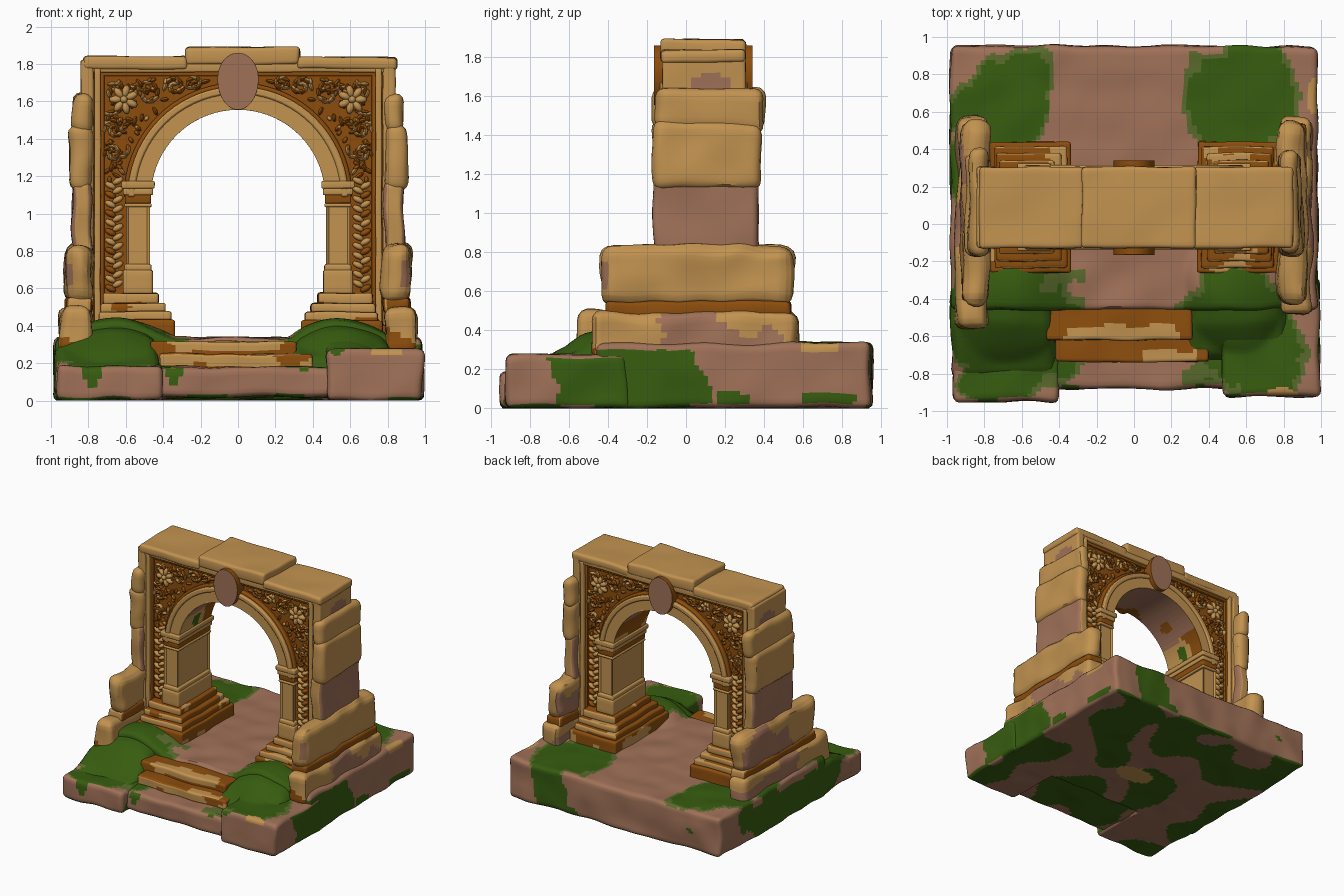
import bpy, bmesh, math, random
from mathutils import Vector, Matrix, Euler, noise

random.seed(4)
if "Cube" in bpy.data.objects:
    bpy.data.objects.remove(bpy.data.objects["Cube"], do_unlink=True)

# Colours
COLOURS = {"sandstone": (.54, .29, .08), "rose_stone": (.35, .165, .097), "rust_brown": (.265, .075, .004),
           "moss": (.038, .108, .005), "dry_moss": (.10, .145, .025)}
MATS = []
for name, rgb in COLOURS.items():
    m = bpy.data.materials.new(name)
    m.use_nodes = True
    m.diffuse_color = (*rgb, 1)
    bsdf = m.node_tree.nodes["Principled BSDF"]
    bsdf.inputs["Base Color"].default_value = (*rgb, 1)
    bsdf.inputs["Roughness"].default_value = .9
    MATS.append(m)
TAN, ROSE, BROWN, MOSS, DRY = range(5)
MID = .09      # depth of the wall's centre plane
SPRING = 1.09  # height where the arch begins


def finish(bm, name, paint, cell=0, rough=0, bevel_mod=0, shape=None):
    """Cut into cells, weather, paint the faces and link the object."""
    bmesh.ops.remove_doubles(bm, verts=bm.verts, dist=1e-4)
    bmesh.ops.recalc_face_normals(bm, faces=bm.faces)
    if cell:
        for axis in range(3):
            vals = [v.co[axis] for v in bm.verts]
            lo, hi = min(vals), max(vals)
            count = max(1, round((hi - lo) / cell))
            normal = Vector([float(i == axis) for i in range(3)])
            for k in range(1, count):
                bmesh.ops.bisect_plane(bm, geom=bm.verts[:] + bm.edges[:] + bm.faces[:], dist=1e-5,
                                       plane_co=normal * (lo + (hi - lo) * k / count), plane_no=normal)
    if shape:
        for v in bm.verts:
            shape(v)
    if rough:
        for v in bm.verts:
            v.co += noise.noise_vector(v.co * 5) * rough
            v.co.z = max(v.co.z, 0)
    bm.normal_update()
    if paint is not None:
        for f in bm.faces:
            f.material_index = paint(f.calc_center_median(), f.normal) if callable(paint) else paint
    me = bpy.data.meshes.new(name)
    bm.to_mesh(me)
    bm.free()
    for m in MATS:
        me.materials.append(m)
    me.polygons.foreach_set("use_smooth", [True] * len(me.polygons))
    me.set_sharp_from_angle(angle=math.radians(35))
    ob = bpy.data.objects.new(name, me)
    bpy.context.scene.collection.objects.link(ob)
    if bevel_mod:
        mod = ob.modifiers.new("Bevel", "BEVEL")
        mod.width, mod.segments, mod.limit_method = bevel_mod, 2, 'ANGLE'
    return ob


def block(name, x, y, z, paint=TAN, bevel=.03, rough=.012, cell=.04, inset=0, shape=None):
    """Rounded stone spanning the given ranges."""
    lo, hi = (Vector(p) for p in zip(sorted(x), y, z))
    bm = bmesh.new()
    bmesh.ops.create_cube(bm, size=1)
    for v in bm.verts:
        v.co = Vector((lo + hi) / 2) + Vector(a * b for a, b in zip(v.co, hi - lo))
    if inset:
        bm.normal_update()
        sides = [f for f in bm.faces if abs(f.normal.z) < .5]
        bmesh.ops.inset_individual(bm, faces=sides, thickness=inset, depth=-.012)
    elif bevel:
        bmesh.ops.bevel(bm, geom=bm.edges[:], offset=bevel, segments=3, profile=.5, affect='EDGES')
    return finish(bm, name, paint, cell, rough, shape=shape)


def strip(name, lower, upper, y, paint, cell=0, rough=0, bevel=.01):
    """Solid between two (x, z) rows, extruded through y."""
    bm = bmesh.new()
    rows = [[bm.verts.new((px, y[0], pz)) for px, pz in row] for row in (lower, upper)]
    for i in range(len(lower) - 1):
        bm.faces.new((rows[0][i], rows[0][i + 1], rows[1][i + 1], rows[1][i]))
    new = bmesh.ops.extrude_face_region(bm, geom=bm.faces[:])["geom"]
    bmesh.ops.translate(bm, verts=[g for g in new if isinstance(g, bmesh.types.BMVert)], vec=(0, y[1] - y[0], 0))
    return finish(bm, name, paint, cell, rough, bevel)


def arc(r, steps=36):
    return [(-r * math.cos(math.pi * i / steps), SPRING + r * math.sin(math.pi * i / steps)) for i in range(steps + 1)]


# Moss on the ground: x, y, radius x, radius y
MOUNDS = [(-.66, -.55, .32, .42), (.55, -.55, .28, .36), (-.7, .62, .28, .3), (.57, .68, .28, .32)]
STAINS = [(-.9, .3, .1, .2), (-.85, -.85, .12, .1), (.6, .95, .13, .12), (.68, -.85, .13, .12)]
# Moss on upright sides only, with the highest z reached
SIDE_STAINS = [(.98, -.3, .08, .34, .3), (-.98, -.05, .06, .6, .27), (.99, .25, .05, .08, .08), (.99, .72, .05, .14, .08)]
SANDY = [(.79, -.93, .09, .06, .24), (.97, .68, .05, .1, .29)]


def moss(c, n):
    if n.z < -.6:
        if math.hypot(c.x / .17, c.y / .1) < 1:
            return TAN
        return MOSS if noise.noise(c * 2.6 + Vector((3, 1, 0))) > -.04 else ROSE
    if any(c.z > low and math.hypot((c.x - x) / rx, (c.y - y) / ry) < 1 for x, y, rx, ry, low in SANDY):
        return TAN
    if n.y < -.5 and c.y < -.84:  # front faces carry only short drips
        drip = .17 + .35 * noise.noise(Vector((c.x * 7, 2, 0)))
        return MOSS if c.z > drip + (.12 if c.x > 0 else .03) and c.x < .72 else ROSE
    spots = MOUNDS + STAINS
    if abs(n.z) < .5:
        spots = spots + [s[:4] for s in SIDE_STAINS if c.z < s[4]]
    wobble = .45 * noise.noise(c * 4) + .2 * noise.noise(c * 10)
    best = min(math.hypot((c.x - x) / rx, (c.y - y) / ry) for x, y, rx, ry in spots) + wobble
    return MOSS if best < 1 else DRY if best < 1.13 and n.z > .5 else ROSE


def swell(v):
    """Raise mossy ground into low mounds."""
    if v.co.z > .15:
        for x, y, rx, ry in MOUNDS[:2]:
            d = ((v.co.x - x) / rx) ** 2 + ((v.co.y - y - .22) / ry) ** 2
            v.co.z += .1 * max(0, 1 - d)


def slope(v):
    """Swell, with the front edge falling away."""
    swell(v)
    if v.co.z > .15:
        v.co.z -= .4 * max(0, -.53 - v.co.y)


# Ground slab, front corners and steps
for name, x, y, z, round_off, form in [("ground_slab", (-.98, .98), (-.46, .95), (0, .335), .035, swell),
                                       ("right_front_corner", (-.97, -.4), (-.95, -.3), (0, .19), .035, swell),
                                       ("right_shoulder", (-.98, -.42), (-.84, -.3), (.02, .3), .06, slope),
                                       ("left_front_corner", (.47, .99), (-.925, -.3), (0, .275), .035, swell),
                                       ("left_shoulder", (.27, .82), (-.73, -.3), (.05, .31), .06, slope),
                                       ("front_sill", (-.46, .52), (-.88, -.4), (.02, .18), .035, swell)]:
    block(name, x, y, z, moss, round_off, .016, .024, shape=form)


def lower_step_paint(c, n):
    k = noise.noise(c * 7)
    if n.z > .5:
        return TAN if .05 < c.x < .33 and c.y < -.68 + .04 * k else BROWN
    return BROWN if k > .28 or c.z < .19 else TAN


def upper_step_paint(c, n):
    k = noise.noise(c * 6)
    if abs(c.x + .09) > .3 + .2 * k:
        return BROWN
    return TAN if c.z > .26 + .02 * k and c.y < -.545 + .05 * k else BROWN


block("lower_step", (-.42, .4), (-.74, -.4), (.12, .25), lower_step_paint, .015, .01, .022)
block("upper_step", (-.47, .31), (-.62, -.4), (.15, .315), upper_step_paint, .015, .01, .022)

# Wall core around the arch
curve = arc(.5)
strip("wall_over_arch", curve, [(x, 1.8) for x, _ in curve], (MID - .17, MID + .17), BROWN, bevel=0)
for s, side in ((-1, "right"), (1, "left")):
    block(side + "_wall_core", (s * .49, s * .8), (MID - .17, MID + .17), (.3, 1.8), BROWN, 0, 0, 0)


# Arch mouldings
def soffit(c, n):
    if n.dot(Vector((c.x, 0, c.z - SPRING)).normalized()) < -.7:
        k = noise.noise(c * 4)
        if c.x < -.3 and math.hypot(c.y - .08, c.z - 1.24) < .055:
            return MOSS
        if c.z > 1.36 + .1 * k:
            return ROSE if k < .2 else BROWN
        return BROWN if k > -.12 else TAN
    return TAN


strip("arch_band", arc(.465), arc(.56), (MID - .21, MID + .21), soffit, .03)
strip("arch_outer_moulding", arc(.55), arc(.59), (MID - .225, MID + .225), TAN)
strip("arch_rust_line", arc(.58), arc(.61), (MID - .2, MID + .2), BROWN)

# Keystone shields
half = [math.pi * i / 24 for i in range(25)]
strip("keystone", [(-.11 * math.cos(a), 1.72 - .165 * math.sin(a)) for a in half],
      [(-.11 * math.cos(a), 1.72 + .14 * math.sin(a)) for a in half], (MID - .255, MID + .25),
      lambda c, n: ROSE if abs(n.y) > .5 else BROWN, bevel=.016)

# Top stones
end_patch = lambda c, n: ROSE if abs(n.x) > .6 and math.hypot((c.y - .13) / .11, (c.z - 1.64) / .08) < 1 else TAN
for name, x, top, low in [("right_top_stone", (-.825, -.27), 1.84, 1.77), ("left_top_stone", (.32, .85), 1.835, 1.77),
                          ("middle_top_stone", (-.28, .33), 1.89, 1.795)]:
    block(name, x, (MID - .22, MID + .215), (low, top), TAN, .02, .008)
block("top_frame", (-.81, .82), (MID - .21, MID + .21), (1.755, 1.81), TAN, .01, .003)
block("top_fillet", (-.74, .74), (MID - .19, MID + .19), (1.735, 1.76), BROWN, .006, 0, 0)


# Side masonry paint rules
def foot_paint(c, n):
    k = .12 * noise.noise(c * 5)
    if n.y < -.5:
        return TAN if c.z > .36 + k else BROWN
    if c.z < .4 + k and c.y > -.1 + k:
        return ROSE
    return ROSE if abs(c.y) < .1 + k else TAN


def seam_paint(c, n):
    return BROWN if abs(n.x) > .35 or c.x > .8 else TAN


def waist_paint(c, n):
    return ROSE if abs(n.x) > .45 else TAN


def low_paint(c, n):
    k = .2 * noise.noise(c * 4)
    if n.x < -.5 and c.y > -.05 + k and c.z < .74 + k:
        return ROSE
    return ROSE if n.y < -.3 and abs(c.x) > .88 and .62 < c.z < .74 else TAN


def pier_foot_paint(c, n):
    """Pale front and back risers, rusty treads and inner sides."""
    k = noise.noise(c * 7)
    if abs(n.y) > .4 and c.z > .44:
        return TAN if k > -.5 else BROWN
    return TAN if k > .28 else BROWN


for s, side in ((-1, "right"), (1, "left")):
    # Side frame strips
    block(side + "_frame", (s * .735, s * .768), (MID - .215, MID + .215), (.42, 1.78), TAN, .008, .003)
    block(side + "_frame_groove", (s * .715, s * .78), (MID - .19, MID + .19), (.42, 1.76), BROWN, .005, 0, 0)
    block(side + "_outer_frame", (s * .772, s * .84), (MID - .215, MID + .215), (.4, 1.82), end_patch, .015, .006, .025)

    # Stepped pier foot
    for i, (x0, x1, d, z0, z1) in enumerate([(.34, .77, .35, .3, .43), (.36, .745, .325, .42, .475),
                                             (.39, .735, .29, .47, .52), (.425, .72, .25, .515, .575)]):
        block(f"{side}_pier_foot_{i + 1}", (s * x0, s * x1), (MID - d, MID + d), (z0, z1),
              pier_foot_paint, .014, .008, .03)

    # Pilaster with sunk panels
    block(side + "_pilaster", (s * .47, s * .6), (MID - .21, MID + .21), (.56, 1.15), TAN, inset=.022, cell=0, rough=0)
    block(side + "_pilaster_plinth", (s * .455, s * .615), (MID - .225, MID + .225), (.57, .7), TAN, .014, .003)
    block(side + "_plinth_neck", (s * .462, s * .607), (MID - .217, MID + .217), (.69, .73), TAN, .012, .002)
    for i, (grow, z0, z1, c) in enumerate([(.008, 1.035, 1.055, TAN), (.005, 1.055, 1.11, BROWN),
                                           (.015, 1.1, 1.135, TAN), (.024, 1.135, 1.175, TAN)]):
        block(f"{side}_capital_{i + 1}", (s * (.47 - grow), s * (.6 + grow)),
              (MID - .21 - grow, MID + .21 + grow), (z0, z1), c, .008, .002)

    # Broken side masonry
    block(side + "_masonry_foot", (s * .78, s * .95), (-.53 + s * .04, .57), (.25, .5), foot_paint, .05, .025, .03)
    block(side + "_masonry_seam", (s * .78, s * .92), (-.41, .54), (.47, .55), seam_paint, .02, .015)
    block(side + "_masonry_low", (s * .775, s * .92), (-.43, .55), (.525, .84), low_paint, .06, .025, .03)
    block(side + "_masonry_waist", (s * .78, s * .88), (-.17, .37), (.78, 1.17), waist_paint, .03, .02)
    block(side + "_masonry_mid", (s * .78, s * .9), (-.175, .385), (1.12, 1.47), TAN, .05, .02)
    block(side + "_masonry_high", (s * .78, s * .88), (-.17, .4), (1.42, 1.64), TAN, .05, .02)

# Carved foliage, mirrored to all four panels
carving = bmesh.new()


def leaf(x, z, length, width, angle, colour, lift=.0):
    for sx in (-1, 1):
        for sy in (-1, 1):
            mat = (Matrix.Translation((sx * x, MID + sy * (.172 + lift), z)) @ Euler((0, -sx * angle, 0)).to_matrix().to_4x4()
                   @ Matrix.Diagonal((length, .022, width, 1)))
            made = bmesh.ops.create_icosphere(carving, subdivisions=2, radius=1, matrix=mat)["verts"]
            for f in {f for v in made for f in v.link_faces}:
                f.material_index = colour


# Spiral scrolls and loose leaves in the spandrels
for cx, cz, size in [(.48, 1.64, .07), (.66, 1.45, .055), (.34, 1.68, .05), (.23, 1.695, .035), (.67, 1.32, .045)]:
    for k in range(11):
        a, r = k * .75, size * (1 - k / 14)
        leaf(cx + r * math.cos(a), cz + r * math.sin(a), .026, .011, a + 1.9, random.choice((TAN, BROWN)))
for k in range(220):
    x, z = random.uniform(.14, .7), random.uniform(1.16, 1.72)
    if math.hypot(x, z - SPRING) > .635:
        leaf(x, z, random.uniform(.015, .03), .011, random.uniform(0, math.pi), random.choice((TAN, BROWN, BROWN)))
# Corner rosettes
for k in range(7):
    a = k * math.tau / 7
    leaf(.61 + .045 * math.cos(a), 1.61 + .045 * math.sin(a), .035, .02, a, TAN, .01)
leaf(.61, 1.61, .02, .02, 0, TAN, .022)
# Climbing leaves beside the pilasters
for k in range(24):
    z = .6 + k * .025
    leaf(.662 + .02 * (-1) ** k, z, .033, .017, .5 * (-1) ** k, BROWN if k % 4 == 0 else TAN, .005)
finish(carving, "carved_foliage", None)
